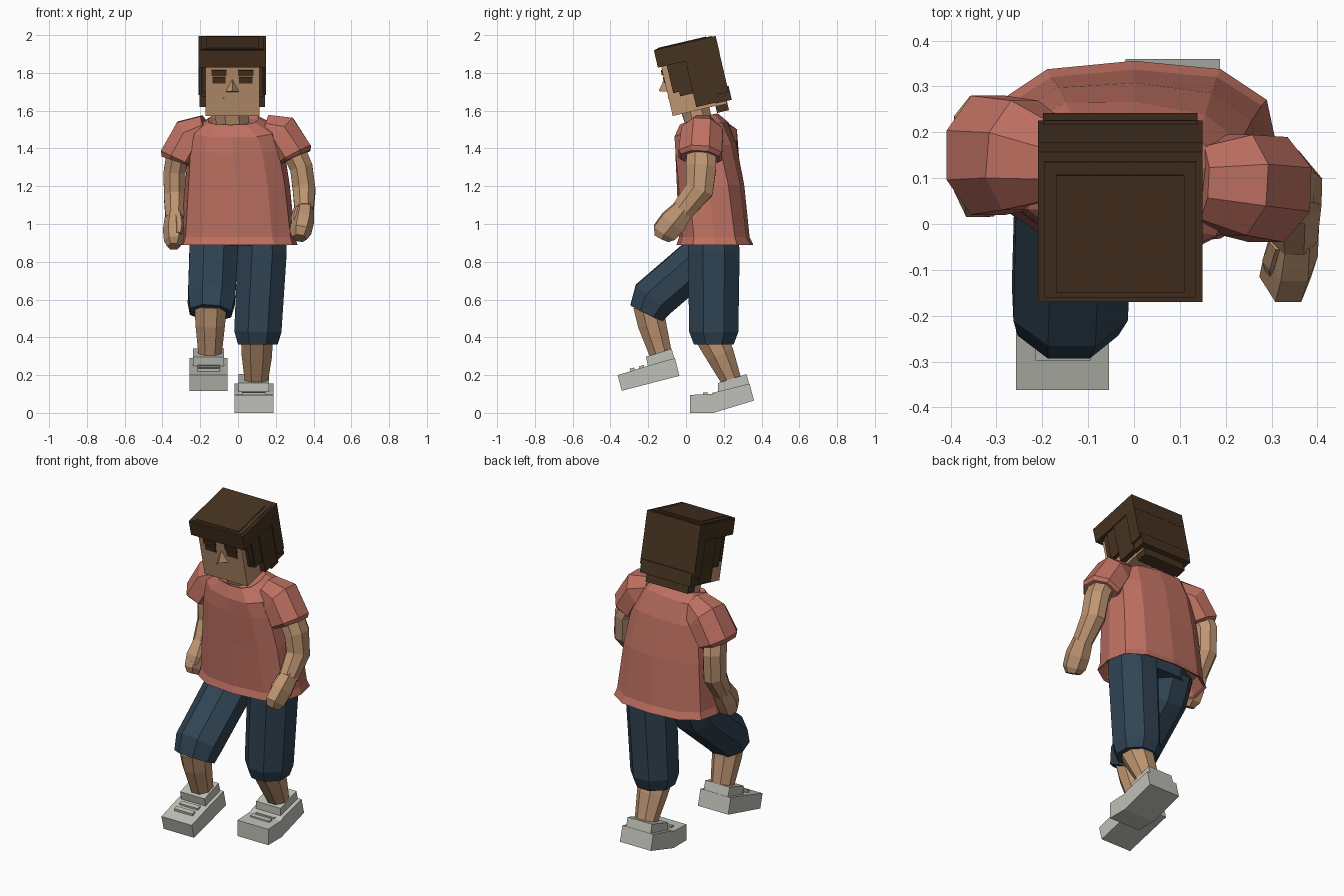
import bpy, bmesh, math
from mathutils import Vector, Matrix


def material(name, rgb):
    m = bpy.data.materials.new(name)
    m.diffuse_color = [(c / 255 / 12.92 if c < 11 else ((c / 255 + .055) / 1.055) ** 2.4) for c in rgb] + [1]
    return m


SHIRT = material("coral shirt", (190, 112, 97))
SKIN = material("tan skin", (190, 149, 114))
HAIR = material("dark brown hair", (70, 50, 32))
PANTS = material("navy trousers", (48, 68, 84))
SHOE = material("light grey shoe", (192, 192, 184))


def finish(name, bm, mat, matrix=None):
    if matrix:
        bm.transform(matrix)
    bmesh.ops.recalc_face_normals(bm, faces=bm.faces)
    me = bpy.data.meshes.new(name)
    bm.to_mesh(me)
    bm.free()
    me.materials.append(mat)
    ob = bpy.data.objects.new(name, me)
    bpy.context.collection.objects.link(ob)
    return ob


def skin_rings(bm, rings):
    rings = [[bm.verts.new(p) for p in r] for r in rings]
    n = len(rings[0])
    for a, b in zip(rings, rings[1:]):
        for i in range(n):
            bm.faces.new((a[i], a[(i + 1) % n], b[(i + 1) % n], b[i]))
    bm.faces.new(rings[0])
    bm.faces.new(rings[-1])


def tube(name, pts, mat, n=8):
    """Faceted limb along points (x, y, z, side radius, depth radius)."""
    bm = bmesh.new()
    P = [Vector(p[:3]) for p in pts]
    rings = []
    for i, p in enumerate(pts):
        t = Vector()
        if i:
            t += (P[i] - P[i - 1]).normalized()
        if i < len(P) - 1:
            t += (P[i + 1] - P[i]).normalized()
        t.normalize()
        u = (Vector((0, 1, 0)) - t * t.y).normalized()
        v = t.cross(u)
        k = 1 / math.cos(math.pi / n)
        rings.append([P[i] + k * (u * p[4] * math.cos(a) + v * p[3] * math.sin(a))
                      for a in [(j + .5) * 2 * math.pi / n for j in range(n)]])
    skin_rings(bm, rings)
    return finish(name, bm, mat)


def boxes(name, blocks, mat, matrix=None):
    """Blocks given as (x0, x1, y0, y1, z0, z1)."""
    bm = bmesh.new()
    for x0, x1, y0, y1, z0, z1 in blocks:
        m = Matrix.Translation(((x0 + x1) / 2, (y0 + y1) / 2, (z0 + z1) / 2))
        m = m @ Matrix.Diagonal((x1 - x0, y1 - y0, z1 - z0, 1))
        bmesh.ops.create_cube(bm, size=1, matrix=m)
    return finish(name, bm, mat, matrix)


def extrude_x(name, profile, x0, x1, mat):
    bm = bmesh.new()
    skin_rings(bm, [[(x, y, z) for y, z in profile] for x in (x0, x1)])
    return finish(name, bm, mat)


# Shirt body: leaning, slightly twisted loft with a flared hem
HALF = [(0, 1), (.6, .91), (.92, .58), (1, 0), (.92, -.58), (.6, -.91), (0, -1)]
OUTLINE = HALF + [(-x, y) for x, y in HALF[-2:0:-1]]
# z, centre x, centre y, half width, half depth, tilt, twist
SECTIONS = [(.96, 0, .15, .27, .165, 0, 0), (.90, 0, .15, .30, .185, 0, 0),
            (.89, 0, .153, .315, .203, 0, 0), (.93, 0, .15, .302, .187, 0, 0),
            (1.2, -.003, .13, .278, .178, .05, -2), (1.40, -.01, .105, .255, .162, .15, -5),
            (1.50, -.015, .082, .225, .138, .3, -8), (1.555, -.025, .07, .135, .10, .3, -8),
            (1.54, -.025, .07, .11, .08, .3, -8)]
rings = []
for z, cx, cy, rx, ry, tilt, twist in SECTIONS:
    c, s = math.cos(math.radians(twist)), math.sin(math.radians(twist))
    rings.append([(cx + c * x * rx - s * y * ry, cy + s * x * rx + c * y * ry, z + tilt * y * ry)
                  for x, y in OUTLINE])
bm = bmesh.new()
skin_rings(bm, rings)
finish("shirt_body", bm, SHIRT)

# Sleeves with a tucked lip
tube("right_sleeve", [(.14, .09, 1.50, .08, .08), (.225, .085, 1.475, .108, .11),
                      (.293, .075, 1.365, .105, .115), (.30, .074, 1.35, .09, .10)], SHIRT)
tube("left_sleeve", [(-.16, .13, 1.50, .08, .08), (-.248, .15, 1.46, .108, .12),
                     (-.318, .15, 1.345, .10, .13), (-.323, .15, 1.33, .085, .11)], SHIRT)

# Arms, hands and thumbs
tube("right_arm", [(.28, .08, 1.42, .065, .075), (.335, .08, 1.30, .06, .08),
                   (.35, .07, 1.18, .06, .075), (.35, -.02, 1.07, .05, .06)], SKIN)
tube("left_arm", [(-.31, .16, 1.42, .06, .075), (-.335, .205, 1.28, .058, .075),
                  (-.335, .205, 1.15, .058, .07), (-.335, .135, 1.03, .048, .055)], SKIN)
tube("right_hand", [(.352, -.01, 1.08, .045, .055), (.342, -.07, 1.01, .052, .07),
                    (.33, -.115, .955, .05, .065), (.325, -.13, .925, .035, .04)], SKIN, 6)
tube("left_hand", [(-.335, .14, 1.04, .045, .055), (-.34, .095, .97, .05, .065),
                   (-.34, .07, .91, .045, .06), (-.34, .055, .88, .03, .035)], SKIN, 6)
tube("right_thumb", [(.318, -.04, 1.08, .02, .02), (.308, -.08, 1.03, .025, .025),
                     (.305, -.11, .99, .016, .016)], SKIN, 6)
tube("left_thumb", [(-.315, .09, 1.04, .02, .02), (-.31, .05, .99, .022, .022),
                    (-.315, .03, .95, .015, .015)], SKIN, 6)

# Trousers
tube("trouser_hips", [(0, .14, 1.02, .25, .14), (0, .14, .885, .24, .13)], PANTS)
tube("right_trouser_leg", [(.125, .145, .97, .13, .13), (.128, .147, .85, .13, .137),
                           (.105, .147, .43, .125, .13), (.105, .147, .362, .105, .105)], PANTS)
tube("left_trouser_leg", [(-.125, .14, .96, .13, .13), (-.13, .09, .83, .128, .12),
                          (-.14, -.172, .605, .125, .118), (-.145, -.208, .53, .11, .095)], PANTS)

# Shins
tube("right_shin", [(.10, .125, .42, .085, .085), (.10, .18, .31, .08, .075),
                    (.097, .25, .15, .058, .05)], SKIN)
tube("left_shin", [(-.145, -.20, .57, .085, .08), (-.147, -.18, .47, .078, .075),
                   (-.148, -.13, .30, .06, .058)], SKIN)

# Shoes: body, ankle collar and lace bars from side profiles
extrude_x("right_shoe", [(.02, 0), (.145, 0), (.36, .065), (.337, .155), (.165, .112), (.14, .10), (.02, .095)],
          -.018, .188, SHOE)
extrude_x("right_shoe_collar", [(.17, .10), (.17, .158), (.32, .205), (.337, .145)], .002, .165, SHOE)
extrude_x("left_shoe", [(-.362, .20), (-.34, .117), (-.035, .196), (-.058, .29), (-.20, .25)],
          -.257, -.055, SHOE)
extrude_x("left_shoe_collar", [(-.20, .24), (-.212, .297), (-.077, .34), (-.058, .28)], -.237, -.075, SHOE)
for i, y in enumerate((.09, .14)):
    extrude_x(f"right_lace_{i}", [(y, .09), (y, .107), (y + .025, .11), (y + .025, .09)], .02, .145, SHOE)
    z = .225 + .013 * i
    y = -.295 + .05 * i
    extrude_x(f"left_lace_{i}", [(y, z - .02), (y - .003, z + .009), (y + .022, z + .015), (y + .025, z - .015)],
              -.215, -.095, SHOE)

# Head group: modelled upright with origin at the crown, then tipped forward
HEAD = Matrix.Translation((-.03, -.006, 1.964)) @ Matrix.Rotation(math.radians(13.2), 4, 'X')
tube("neck", [(-.025, .085, 1.48, .085, .07), (-.035, .045, 1.62, .09, .075)], SKIN)
boxes("head", [(-.143, .143, -.152, .14, -.367, -.03)], SKIN, HEAD)

# Hair: stepped crown, fringe band, side panels and layered back
boxes("hair_crown", [(-.179, .179, -.17, .166, -.10, -.006), (-.165, .165, -.16, .145, -.05, -.002),
                     (-.14, .14, -.148, .115, -.05, .002)], HAIR, HEAD)
sides = []
for s in (-1, 1):
    for w, y0, y1, z in ((.160, -.122, -.07, -.25), (.166, -.09, .0, -.275),
                         (.174, -.02, .10, -.35), (.166, .08, .15, -.35)):
        sides.append((min(s * w, s * .12), max(s * w, s * .12), y0, y1, z, -.06))
boxes("hair_sides", sides, HAIR, HEAD)
boxes("hair_back", [(-.179, .179, .095, .165, -.31, -.05), (-.168, .168, .085, .172, -.355, -.28),
                    (-.14, .14, .08, .145, -.405, -.33)], HAIR, HEAD)

# Face: brows, eyes, nose and mouth
face = []
for s in (-1, 1):
    x = s * .071
    face += [(x - .04, x + .04, -.159, -.15, -.147, -.117), (x - .035, x + .035, -.157, -.15, -.188, -.156)]
boxes("brows_and_eyes", face, HAIR, HEAD)
boxes("mouth", [(-.052, -.042, -.154, -.15, -.272, -.267)], HAIR, HEAD)
bm = bmesh.new()
nose = [bm.verts.new(p) for p in ((0, -.15, -.165), (-.036, -.15, -.236), (.036, -.15, -.236), (0, -.195, -.222))]
for f in ((0, 1, 3), (1, 2, 3), (2, 0, 3), (0, 2, 1)):
    bm.faces.new([nose[i] for i in f])
finish("nose", bm, SKIN, HEAD)
